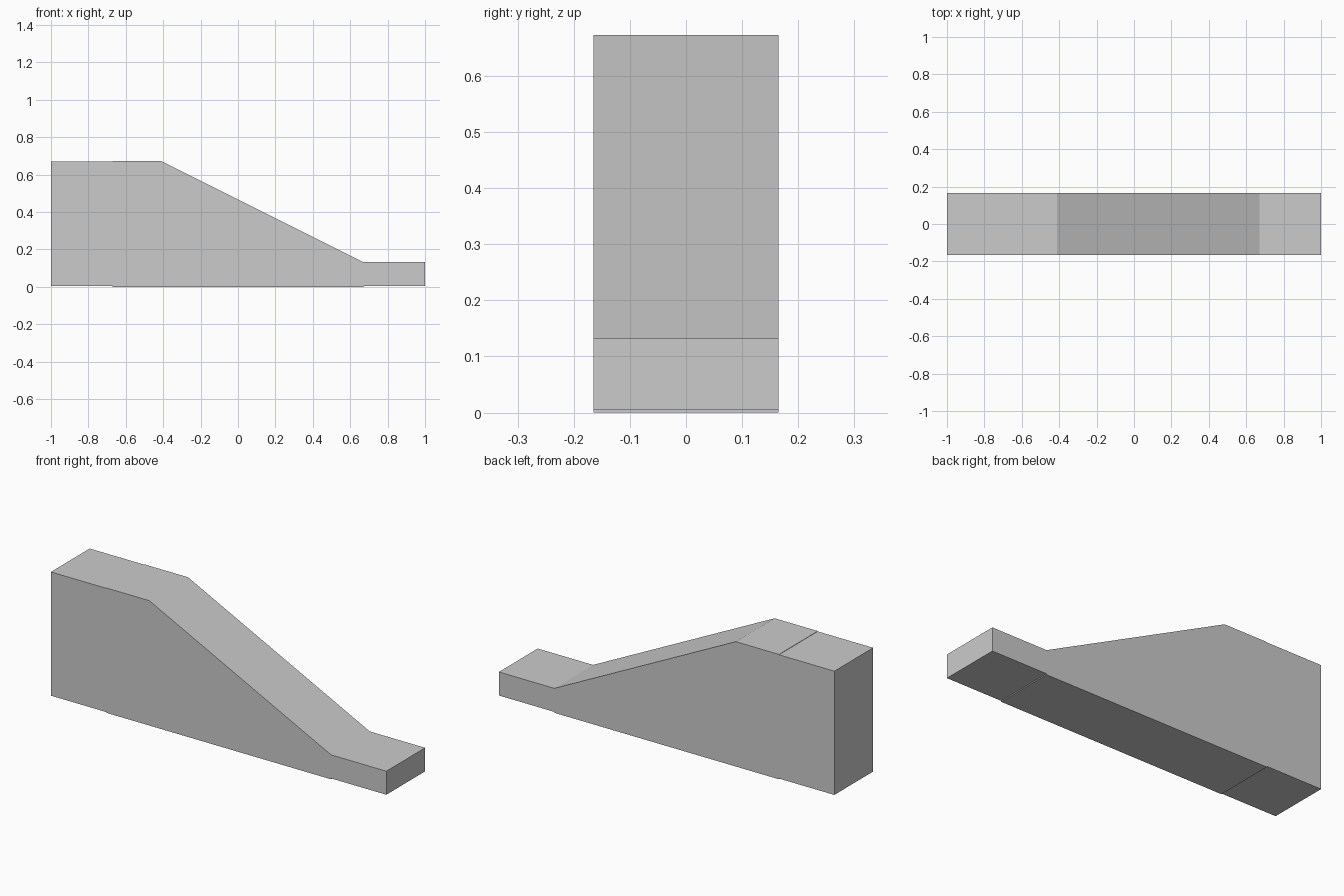
import bpy
import bmesh

if "Cube" in bpy.data.objects:
    bpy.data.objects.remove(bpy.data.objects["Cube"])

HALF_WIDTH = 0.165


def prism(name, profile):
    """Extrude an x-z outline across the full width of the model."""
    bm = bmesh.new()
    face = bm.faces.new([bm.verts.new((x, -HALF_WIDTH, z)) for x, z in profile])
    side = bmesh.ops.extrude_face_region(bm, geom=[face])["geom"]
    moved = [v for v in side if isinstance(v, bmesh.types.BMVert)]
    bmesh.ops.translate(bm, verts=moved, vec=(0, 2 * HALF_WIDTH, 0))
    bmesh.ops.recalc_face_normals(bm, faces=bm.faces)
    mesh = bpy.data.meshes.new(name)
    bm.to_mesh(mesh)
    bm.free()
    obj = bpy.data.objects.new(name, mesh)
    bpy.context.collection.objects.link(obj)
    return obj


# Tall block at the high end
prism("high_end_block", [(-1, 0.004), (-0.67, 0.004), (-0.67, 0.671), (-1, 0.671)])

# Middle piece with a short flat top and a long slope
prism("sloped_ramp", [(-0.67, 0), (0.67, 0), (0.67, 0.132),
                      (-0.413, 0.673), (-0.67, 0.673)])

# Low block at the foot of the slope
prism("low_end_block", [(0.67, 0.005), (1, 0.005), (1, 0.132), (0.67, 0.132)])
